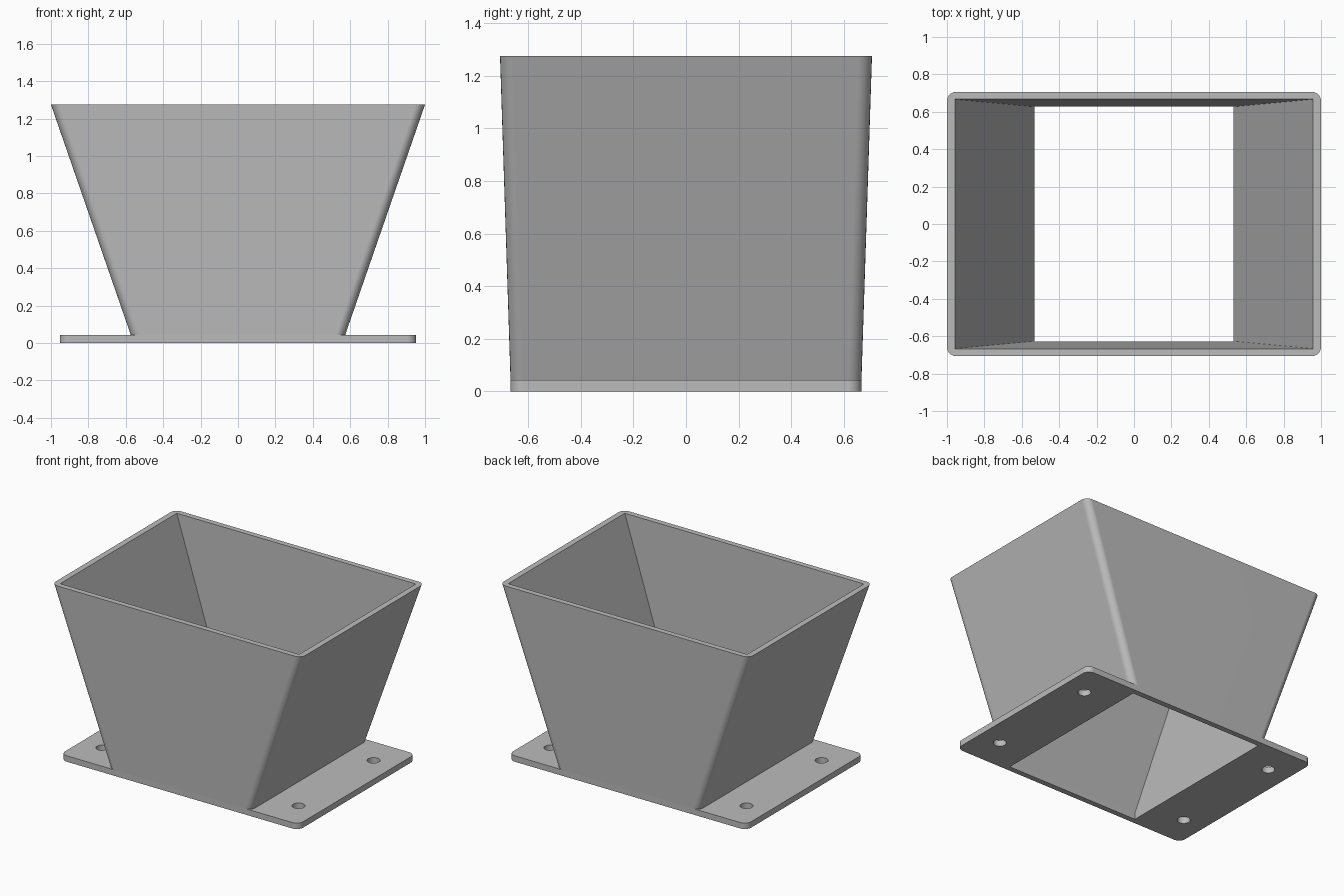
import bpy, bmesh, math

cube = bpy.data.objects.get("Cube")
if cube:
    bpy.data.objects.remove(cube, do_unlink=True)

TOP, PLATE = 1.275, 0.043      # rim height, plate thickness
WALL_BASE = (0.533, 0.627)     # inner half sizes at the neck
WALL_RIM = (0.957, 0.667)      # inner half sizes at the rim

grey = bpy.data.materials.new("light grey")
grey.use_nodes = True
colour = (0.5, 0.5, 0.5, 1)
grey.diffuse_color = colour
grey.node_tree.nodes["Principled BSDF"].inputs["Base Color"].default_value = colour


def rectangle(hx, hy, radius=0.0, steps=6):
    """Outline of a rectangle, with rounded corners if a radius is given."""
    points = []
    for i, (sx, sy) in enumerate([(1, 1), (-1, 1), (-1, -1), (1, -1)]):
        cx, cy = sx * (hx - radius), sy * (hy - radius)
        if not radius:
            points.append((cx, cy))
            continue
        for k in range(steps + 1):
            a = math.pi / 2 * (i + k / steps)
            points.append((cx + radius * math.cos(a), cy + radius * math.sin(a)))
    return points


def circle(cx, cy, r, steps=24):
    turn = 2 * math.pi / steps
    return [(cx + r * math.cos(k * turn), cy + r * math.sin(k * turn)) for k in range(steps)]


def loop(bm, points, z):
    return [bm.verts.new((x, y, z)) for x, y in points]


def wall(bm, low, high):
    """Join two loops with the same point count by a band of quads."""
    n = len(low)
    for i in range(n):
        j = (i + 1) % n
        bm.faces.new((low[i], low[j], high[j], high[i]))


def cap(bm, loops):
    """Fill the flat area between an outer loop and the loops inside it."""
    edges = []
    for verts in loops:
        for a, b in zip(verts, verts[1:] + verts[:1]):
            edges.append(bm.edges.get((a, b)) or bm.edges.new((a, b)))
    bmesh.ops.triangle_fill(bm, use_beauty=True, use_dissolve=False,
                            edges=edges, normal=(0, 0, 1))


def finish(bm, name):
    bmesh.ops.recalc_face_normals(bm, faces=bm.faces)
    mesh = bpy.data.meshes.new(name)
    bm.to_mesh(mesh)
    bm.free()
    mesh.materials.append(grey)
    ob = bpy.data.objects.new(name, mesh)
    bpy.context.collection.objects.link(ob)
    bpy.ops.object.select_all(action="DESELECT")
    ob.select_set(True)
    bpy.context.view_layer.objects.active = ob
    bpy.ops.object.shade_smooth_by_angle(angle=math.radians(30))
    # Keep the large flat sides evenly shaded beside the rounded corners
    normals = ob.modifiers.new("flat sides", "WEIGHTED_NORMAL")
    normals.keep_sharp = True


# Base plate with a central opening and four bolt holes
bm = bmesh.new()
outlines = [rectangle(0.953, 0.667, 0.05), rectangle(*WALL_BASE)]
outlines += [circle(sx * 0.785, sy * 0.43, 0.043) for sx in (-1, 1) for sy in (-1, 1)]
bottoms = [loop(bm, o, 0) for o in outlines]
tops = [loop(bm, o, PLATE) for o in outlines]
for low, high in zip(bottoms, tops):
    wall(bm, low, high)
cap(bm, bottoms)
cap(bm, tops)
finish(bm, "base_plate")

# Flared hopper: rounded outer corners, sharp inner corners
bm = bmesh.new()
outer_low = loop(bm, rectangle(0.573, 0.667, 0.05), PLATE)
outer_high = loop(bm, rectangle(1.0, 0.707, 0.05), TOP)
inner_low = loop(bm, rectangle(*WALL_BASE), PLATE)
inner_high = loop(bm, rectangle(*WALL_RIM), TOP)
wall(bm, outer_low, outer_high)
wall(bm, inner_low, inner_high)
cap(bm, [outer_high, inner_high])
cap(bm, [outer_low, inner_low])
finish(bm, "hopper")
